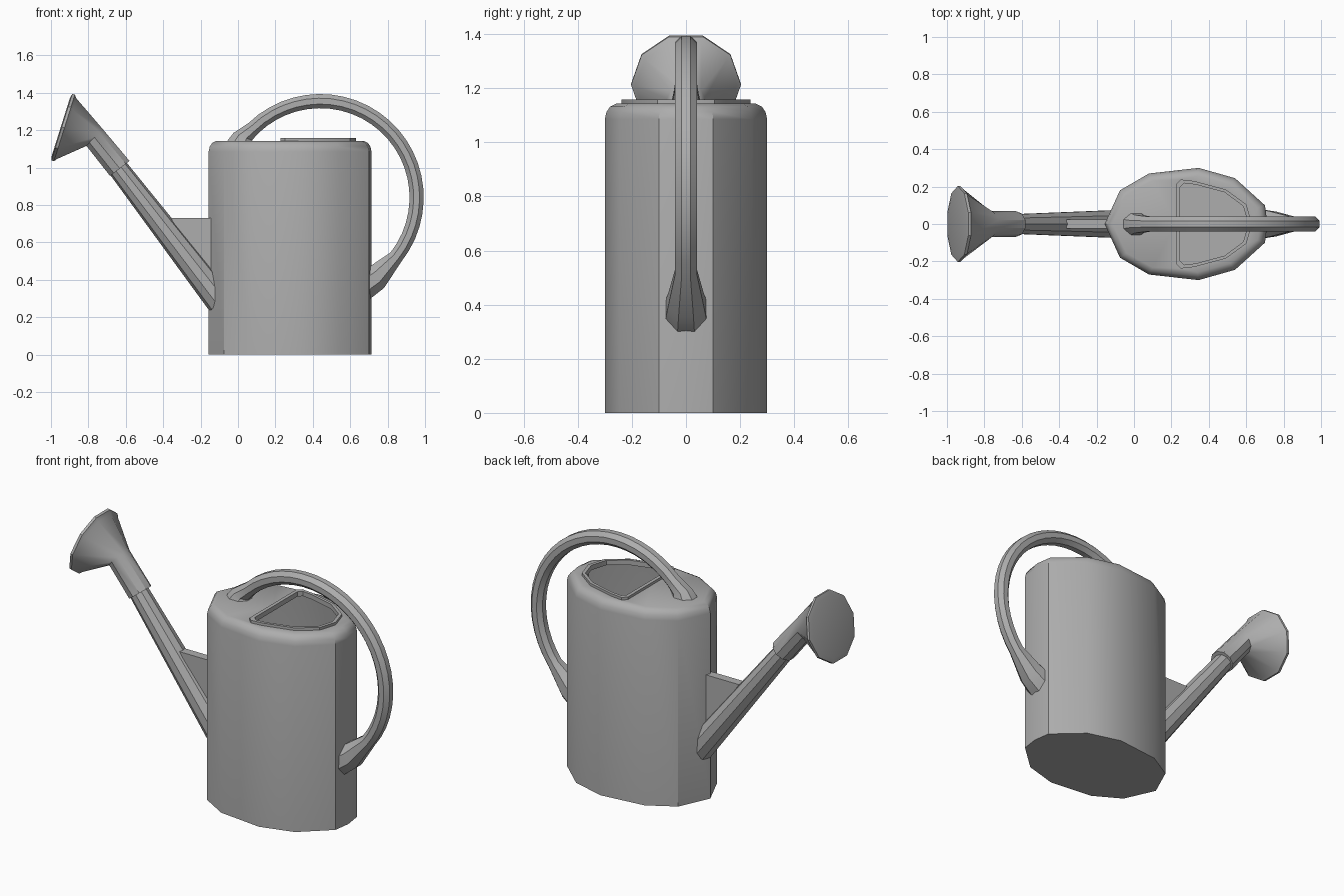
import bpy, bmesh, math
from mathutils import Vector

if "Cube" in bpy.data.objects:
    bpy.data.objects.remove(bpy.data.objects["Cube"])

metal = bpy.data.materials.new("grey_metal")
metal.diffuse_color = (0.42, 0.42, 0.42, 1)
metal.use_nodes = True
metal.node_tree.nodes["Principled BSDF"].inputs["Base Color"].default_value = metal.diffuse_color


def finish(name, bm, angle=35):
    bmesh.ops.recalc_face_normals(bm, faces=bm.faces)
    me = bpy.data.meshes.new(name)
    bm.to_mesh(me)
    bm.free()
    me.materials.append(metal)
    ob = bpy.data.objects.new(name, me)
    bpy.context.collection.objects.link(ob)
    bpy.ops.object.select_all(action='DESELECT')
    ob.select_set(True)
    bpy.context.view_layer.objects.active = ob
    bpy.ops.object.shade_smooth_by_angle(angle=math.radians(angle))
    return ob


def skin(bm, rings):
    """Join successive rings of points with quads; return the vertex rings."""
    loops = [[bm.verts.new(p) for p in r] for r in rings]
    n = len(loops[0])
    for a, b in zip(loops, loops[1:]):
        for i in range(n):
            j = (i + 1) % n
            bm.faces.new((a[i], a[j], b[j], b[i]))
    return loops


def ring(x, z, axis, r, ry=None, n=10, phase=0.0):
    """Ellipse in the plane perpendicular to axis, an (x, z) direction."""
    a = Vector(axis).normalized()
    ry = ry or r
    pts = []
    for i in range(n):
        t = 2 * math.pi * i / n + phase
        k = r * math.cos(t)
        pts.append((x - a.y * k, ry * math.sin(t), z + a.x * k))
    return pts


def loft(name, rings, angle=35):
    bm = bmesh.new()
    loops = skin(bm, rings)
    bm.faces.new(loops[0])
    bm.faces.new(loops[-1])
    return finish(name, bm, angle)


def mirror_y(half):
    return half + [(x, -y) for x, y in reversed(half) if y > 0]


# Body: faceted oval with a rounded shoulder and a raised filler rim
outline = mirror_y([(-0.157, 0), (-0.075, 0.18), (0.08, 0.27), (0.345, 0.30),
                    (0.54, 0.245), (0.70, 0.10), (0.714, 0)])
mouth = mirror_y([(0.226, 0), (0.226, 0.215), (0.25, 0.238), (0.32, 0.23),
                  (0.49, 0.185), (0.60, 0.105), (0.632, 0)])


def inset(pts, d, z, cx, hx, hy):
    return [(cx + (x - cx) * (1 - d / hx), y * (1 - d / hy), z) for x, y in pts]


bm = bmesh.new()
shell = skin(bm, [inset(outline, d, z, 0.28, 0.437, 0.30) for d, z in
                  ((0, 0), (0, 1.085), (0.006, 1.112), (0.02, 1.132), (0.042, 1.143))])
bm.faces.new(shell[0])
rim = skin(bm, [inset(mouth, d, z, 0.43, 0.203, 0.238) for d, z in
                ((0, 1.143), (0, 1.158), (0.02, 1.158), (0.02, 1.13))])
edges = []
for loop in (shell[-1], rim[0]):
    for i, v in enumerate(loop):
        edges.append(bm.edges.get((v, loop[(i + 1) % len(loop)])))
bmesh.ops.triangle_fill(bm, use_beauty=True, use_dissolve=False, edges=edges)
finish("body", bm)

# Spout: tapered tube running into the body
up = (-0.61, 0.79)
loft("spout", [ring(-0.09, 0.28, up, 0.078), ring(-0.66, 1.02, up, 0.054)])

# Rose: sleeve, flared cone, rounded rim and flat face
face = (-0.954, 0.30)
tw = math.radians(18)
loft("rose", [ring(-0.632, 0.995, up, 0.069, phase=tw),
              ring(-0.768, 1.162, (-0.74, 0.67), 0.066, 0.070, phase=tw),
              ring(-0.915, 1.208, face, 0.178, 0.188, phase=tw),
              ring(-0.928, 1.212, face, 0.196, 0.203, phase=tw),
              ring(-0.942, 1.216, face, 0.196, 0.203, phase=tw),
              ring(-0.947, 1.218, face, 0.170, 0.172, phase=tw)])

# Bracket: plate between spout and body
web = [(-0.36, 0.73), (-0.12, 0.73), (-0.12, 0.42), (-0.18, 0.45)]
loft("bracket", [[(x, y, z) for x, z in web] for y in (-0.025, 0.025)])

# Handle: round arc with a flared foot at each end
ph = math.pi / 8
rings = [ring(0.01, 1.138, (0.0, 1.0), 0.076, 0.064, 8, ph),
         ring(0.025, 1.165, (0.35, 0.9), 0.058, 0.052, 8, ph)]
steps = 24
for i in range(steps + 1):
    t = math.radians(134 - 172 * i / steps)
    rings.append(ring(0.44 + 0.515 * math.cos(t), 0.84 + 0.515 * math.sin(t),
                      (math.sin(t), -math.cos(t)), 0.041, 0.043, 8, ph))
rings.append(ring(0.745, 0.415, (-0.85, -0.5), 0.075, 0.072, 8, ph))
rings.append(ring(0.695, 0.38, (-1.0, -0.1), 0.092, 0.082, 8, ph))
loft("handle", rings)
